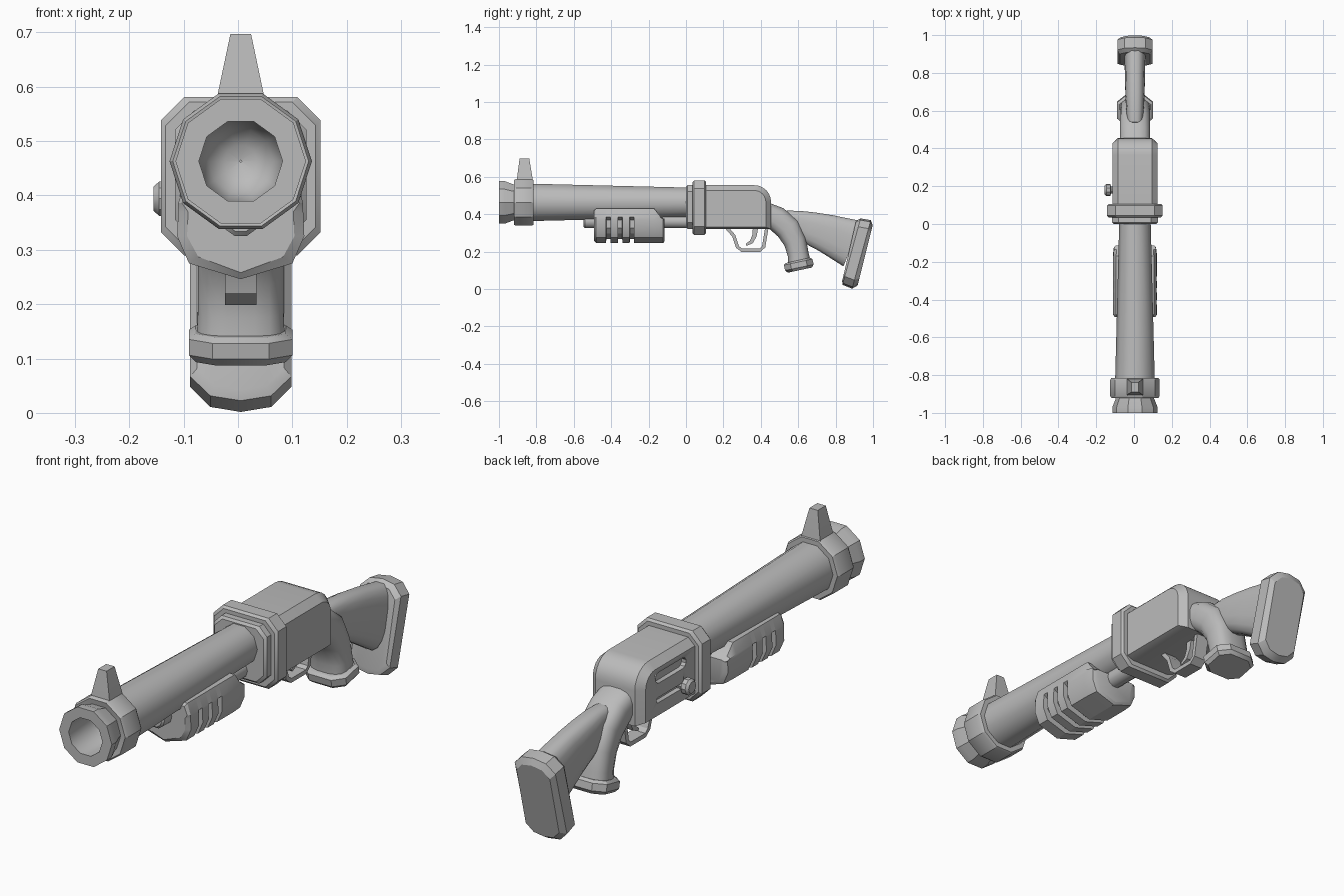
import bpy, bmesh, math

cube = bpy.data.objects.get("Cube")
if cube:
    bpy.data.objects.remove(cube)

CENTRE_X = 0.005
BORE_Z = 0.463

grey = bpy.data.materials.new("plain_grey")
grey.use_nodes = True
grey.diffuse_color = (0.5, 0.5, 0.5, 1)
grey.node_tree.nodes["Principled BSDF"].inputs["Base Color"].default_value = (0.5, 0.5, 0.5, 1)


def loft(name, rings, angle=30, caps=True, flip=False):
    """Skin a list of equal-length point rings into one object."""
    bm = bmesh.new()
    loops = [[bm.verts.new(p) for p in ring] for ring in rings]
    n = len(loops[0])
    for a, b in zip(loops, loops[1:]):
        for i in range(n):
            j = (i + 1) % n
            bm.faces.new((a[i], a[j], b[j], b[i]))
    if caps:
        bm.faces.new(loops[0])
        bm.faces.new(loops[-1])
    bmesh.ops.recalc_face_normals(bm, faces=bm.faces)
    if flip:
        bmesh.ops.reverse_faces(bm, faces=bm.faces)
    mesh = bpy.data.meshes.new(name)
    bm.to_mesh(mesh)
    bm.free()
    mesh.materials.append(grey)
    mesh.shade_smooth()
    mesh.set_sharp_from_angle(angle=math.radians(angle))
    obj = bpy.data.objects.new(name, mesh)
    obj.location.x = CENTRE_X
    bpy.context.collection.objects.link(obj)
    return obj


def lathe(name, profile, z, sides=10, **kw):
    """Turn (y, radius) pairs around a lengthwise axis at height z."""
    turns = [2 * math.pi * i / sides for i in range(sides)]
    return loft(name, [[(r * math.cos(t), y, z + r * math.sin(t)) for t in turns]
                       for y, r in profile], **kw)


def sweep(name, nodes, shape, **kw):
    """Sweep a unit section along (y, z, half height, half width) nodes."""
    rings = []
    for i, (y, z, h, w) in enumerate(nodes):
        a, b = nodes[max(i - 1, 0)], nodes[min(i + 1, len(nodes) - 1)]
        ty, tz = b[0] - a[0], b[1] - a[1]
        length = math.hypot(ty, tz)
        ny, nz = -tz / length, ty / length
        rings.append([(u * w, y + v * h * ny, z + v * h * nz) for u, v in shape])
    return loft(name, rings, **kw)


def chamfered(half_w, half_h, cut):
    """Octagonal outline made from a rectangle with cut corners."""
    quarter = [(half_w, half_h - cut), (half_w - cut, half_h)]
    right = [(x, -z) for x, z in reversed(quarter)] + quarter
    return right + [(-x, z) for x, z in reversed(right)]


def superellipse(n=16, power=0.7):
    pts = []
    for i in range(n):
        t = 2 * math.pi * (i + 0.5) / n
        c, s = math.cos(t), math.sin(t)
        pts.append((math.copysign(abs(c) ** power, c), math.copysign(abs(s) ** power, s)))
    return pts


ROUND = superellipse()
BOX = [(-1, -1), (1, -1), (1, 1), (-1, 1)]

# Barrel, flared muzzle, bore and front band
lathe("barrel", [(-0.83, 0.105), (0.02, 0.083)], BORE_Z, angle=40, caps=False)
lathe("muzzle", [(-0.9, 0.1), (-0.925, 0.102), (-0.97, 0.12), (-1, 0.12), (-1, 0.077)],
      BORE_Z, caps=False)
lathe("bore", [(-1, 0.077), (-0.85, 0.077), (-0.8, 0.06), (-0.78, 0.03), (-0.775, 0.002)],
      BORE_Z, angle=60, caps=False, flip=True)
lathe("muzzle_band", [(-0.915, 0.1), (-0.92, 0.125), (-0.91, 0.131), (-0.825, 0.131),
                      (-0.815, 0.125), (-0.815, 0.09)], BORE_Z, caps=False)

# Front sight blade
loft("front_sight", [[(u * w, y + v * d, z) for u, v in BOX] for w, y, d, z in
                     [(0.045, -0.862, 0.044, 0.57), (0.042, -0.862, 0.042, 0.588),
                      (0.019, -0.864, 0.026, 0.697)]])

# Magazine tube under the barrel
lathe("magazine_tube", [(-0.548, 0.03), (-0.54, 0.038), (0.02, 0.038)], 0.362, angle=40)


# Pump grip with grooves that wrap its sides and belly
def grip_ring(y, shrink=0.0, top=0.43, narrow=1.0):
    half = [(0.095 - shrink, 0.275 + shrink), (0.117 - shrink, 0.325),
            (0.115 - shrink, 0.37), (0.115, min(0.386, top - 0.004)), (0.1, top)]
    side = [(x * narrow, z) for x, z in half]
    return ([(0, y, 0.246 + shrink)] + [(x, y, z) for x, z in side]
            + [(-x, y, z) for x, z in reversed(side)])


pump = [grip_ring(-0.492, 0.012, 0.42, 0.94), grip_ring(-0.48)]
for groove in (-0.415, -0.352, -0.289):
    for offset, depth in ((-0.012, 0), (-0.011, 0.022), (0.011, 0.022), (0.012, 0)):
        pump.append(grip_ring(groove + offset, depth))
pump += [grip_ring(-0.17), grip_ring(-0.135, 0, 0.385, 0.97), grip_ring(-0.122, 0, 0.378, 0.95),
         grip_ring(-0.114, 0.01, 0.375, 0.88)]
loft("pump_grip", pump)


# Collar plates at the front of the receiver
def plate(name, y0, y1, half_w, z0, z1, cut, edge):
    rings = []
    for y, d in ((y0, edge), (y0 + edge, 0), (y1 - edge, 0), (y1, edge)):
        outline = chamfered(half_w - d, (z1 - z0) / 2 - d, cut)
        rings.append([(x, y, z + (z0 + z1) / 2) for x, z in outline])
    loft(name, rings)


plate("front_plate", 0.0, 0.05, 0.121, 0.32, 0.556, 0.035, 0.009)
plate("receiver_collar", 0.035, 0.107, 0.147, 0.29, 0.581, 0.043, 0.009)


# Receiver body with rounded rear shoulder
def receiver_outline(x, d):
    pts = [(0.08, 0.32 + d * 0.4), (0.455 - d, 0.32 + d * 0.4)]
    for i in range(7):
        t = math.pi / 2 * i / 6
        r = 0.09 - d
        pts.append((0.365 + r * math.cos(t), 0.465 + r * math.sin(t)))
    pts.append((0.08, 0.555 - d))
    return [(x, y, z) for y, z in pts]


receiver = loft("receiver", [receiver_outline(x, d) for x, d in
                             ((-0.12, 0.028), (-0.09, 0), (0.09, 0), (0.12, 0.028))])


# Ejection slot and bolt groove cut into the right side
def slot_cutter(name, y0, y1, z, r):
    ring = []
    for i in range(12):
        t = math.pi * (i % 6) / 5 - math.pi / 2 + (math.pi if i > 5 else 0)
        ring.append(((y1 if i < 6 else y0) + r * math.cos(t), z + r * math.sin(t)))
    cutter = loft(name, [[(x, y, zz) for y, zz in ring] for x in (-0.15, -0.1)])
    cutter.hide_render = True
    cutter.hide_viewport = True
    cutter.display_type = 'WIRE'
    mod = receiver.modifiers.new(name, 'BOOLEAN')
    mod.operation = 'DIFFERENCE'
    mod.solver = 'EXACT'
    mod.object = cutter


slot_cutter("ejection_slot_cutter", 0.185, 0.34, 0.485, 0.022)
slot_cutter("bolt_groove_cutter", 0.18, 0.345, 0.394, 0.011)

# Bolt knob on the right side
loft("bolt_knob", [[(x, 0.18 + r * math.cos(t * math.pi / 5), 0.394 + r * math.sin(t * math.pi / 5))
                    for t in range(10)] for x, r in
                   ((-0.1, 0.019), (-0.127, 0.019), (-0.13, 0.033), (-0.15, 0.033), (-0.16, 0.024))])

# Trigger and its guard
sweep("trigger_guard", [(y, z, 0.009, 0.029) for y, z in
                        ((0.22, 0.325), (0.255, 0.285), (0.275, 0.225), (0.298, 0.207),
                         (0.395, 0.207), (0.415, 0.225), (0.432, 0.325))], BOX)
sweep("trigger", [(0.372, 0.33, 0.014, 0.015), (0.366, 0.285, 0.012, 0.015),
                  (0.35, 0.252, 0.01, 0.015), (0.322, 0.236, 0.006, 0.015)], BOX)

# Curved pistol grip with end cap
sweep("pistol_grip", [(0.42, 0.4, 0.066, 0.08), (0.485, 0.375, 0.068, 0.08),
                      (0.545, 0.325, 0.07, 0.08), (0.583, 0.255, 0.062, 0.08),
                      (0.6, 0.185, 0.057, 0.08), (0.607, 0.12, 0.064, 0.083)],
      ROUND, angle=50)
sweep("grip_cap", [(0.598, 0.153, 0.066, 0.083), (0.6, 0.144, 0.078, 0.095),
                   (0.606, 0.115, 0.078, 0.095), (0.609, 0.101, 0.066, 0.083)],
      chamfered(1, 1, 0.45))

# Shoulder stock and butt pad
sweep("stock", [(0.53, 0.37, 0.05, 0.04), (0.585, 0.36, 0.062, 0.045),
                (0.66, 0.328, 0.088, 0.05), (0.75, 0.298, 0.104, 0.053),
                (0.89, 0.242, 0.132, 0.056)], ROUND, angle=50)
pad_side = [(0.6, -0.95), (1, -0.75), (1, 0.75), (0.6, 0.95)]
pad_shape = [(0, -1)] + pad_side + [(0, 1)] + [(-u, v) for u, v in reversed(pad_side)]
sweep("butt_pad", [(0.872, 0.203, 0.165, 0.08), (0.885, 0.2, 0.184, 0.093),
                   (0.938, 0.185, 0.19, 0.093), (0.958, 0.18, 0.166, 0.076)], pad_shape)
